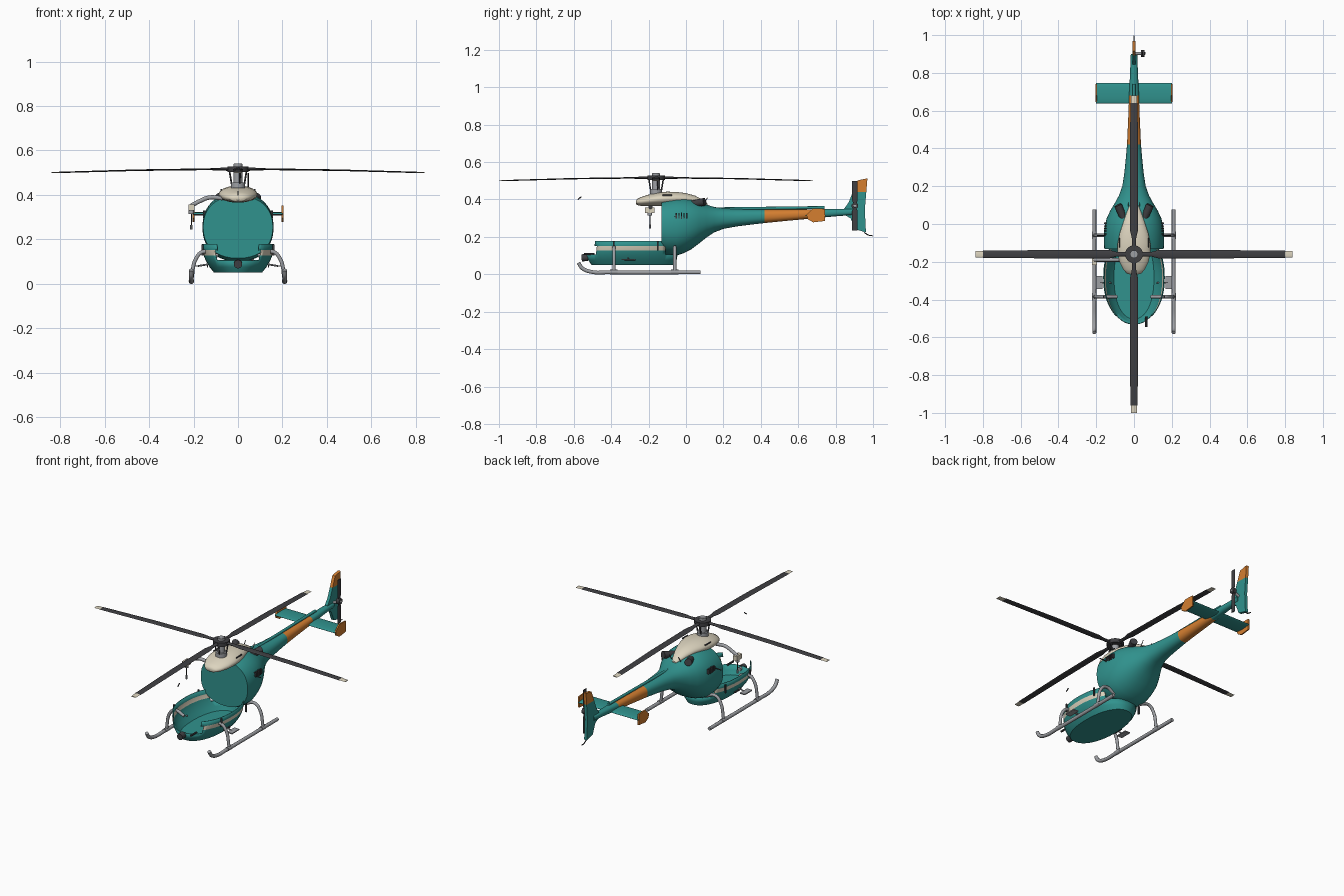
import bpy, math
from mathutils import Vector, Matrix

if "Cube" in bpy.data.objects:
    bpy.data.objects.remove(bpy.data.objects["Cube"])

def mat(name, c):
    m = bpy.data.materials.new(name)
    m.diffuse_color = (*c, 1)
    m.use_nodes = True
    m.node_tree.nodes["Principled BSDF"].inputs["Base Color"].default_value = m.diffuse_color
    return m

TEAL = mat("teal", (0.03, 0.29, 0.27))
CREAM = mat("cream", (0.72, 0.66, 0.52))
ORANGE = mat("orange", (0.66, 0.21, 0.03))
DARK = mat("dark", (0.05, 0.05, 0.055))
STEEL = mat("steel", (0.34, 0.35, 0.37))

def mesh(name, verts, faces, mats, pick=None):
    me = bpy.data.meshes.new(name)
    me.from_pydata(verts, [], faces)
    for m in mats:
        me.materials.append(m)
    if pick:
        for p in me.polygons:
            p.material_index = pick(p.center)
    ob = bpy.data.objects.new(name, me)
    bpy.context.collection.objects.link(ob)
    return ob

def loft(name, rings, mats, pick=None, cap0=True, cap1=True, keep=None):
    """Skin a list of closed rings of equal size."""
    n = len(rings[0])
    v = [Vector(p) for r in rings for p in r]
    f = []
    for i in range(len(rings) - 1):
        for j in range(n):
            k = (j + 1) % n
            q = [i*n + j, i*n + k, (i+1)*n + k, (i+1)*n + j]
            c = sum((v[a] for a in q), Vector()) / 4
            if keep is None or keep(c):
                f.append(q)
    if cap0:
        f.append(list(range(n))[::-1])
    if cap1:
        f.append([(len(rings)-1)*n + j for j in range(n)])
    return mesh(name, v, f, mats, pick)

def oval(a, b, n=40, e=2.0):
    """Superellipse outline with half sizes a, b."""
    out = []
    for i in range(n):
        t = 2 * math.pi * i / n
        c, s = math.cos(t), math.sin(t)
        out.append((a * math.copysign(abs(c) ** (2/e), c), b * math.copysign(abs(s) ** (2/e), s)))
    return out

def along_y(sections, e=2.0):
    """Rings from (y, z_bottom, z_top, half_width)."""
    return [[(x, y, (zb + zt)/2 + z) for x, z in oval(w, (zt - zb)/2, 40, e)]
            for y, zb, zt, w in sections]

def box(name, c, s, m):
    x, y, z = (d/2 for d in s)
    r = [[(c[0]+i, c[1]+j, c[2]+k) for i, j in ((-x, -y), (x, -y), (x, y), (-x, y))] for k in (-z, z)]
    return loft(name, r, [m])

def rod(name, a, b, r, m, n=20, r2=None):
    """Cylinder or cone between two points."""
    a, b = Vector(a), Vector(b)
    q = (b - a).to_track_quat('Z', 'Y')
    rings = [[p + q @ Vector((u, w, 0)) for u, w in oval(rr, rr, n)]
             for p, rr in ((a, r), (b, r2 or r))]
    return loft(name, rings, [m])

def tube(name, pts, r, m):
    cu = bpy.data.curves.new(name, 'CURVE')
    cu.dimensions = '3D'
    cu.bevel_depth, cu.bevel_resolution, cu.use_fill_caps, cu.resolution_u = r, 3, True, 6
    sp = cu.splines.new('BEZIER')
    sp.bezier_points.add(len(pts) - 1)
    for bp, p in zip(sp.bezier_points, pts):
        bp.co = p
        bp.handle_left_type = bp.handle_right_type = 'AUTO'
    cu.materials.append(m)
    ob = bpy.data.objects.new(name, cu)
    bpy.context.collection.objects.link(ob)
    return ob

def plate(name, pts, x, t, m):
    """Side profile (y, z) extruded across x."""
    return loft(name, [[(x + d, y, z) for y, z in pts] for d in (-t/2, t/2)], [m])

# rear body and tail boom, with orange band
loft("body_and_tail_boom", along_y([
    (-.132, .115, .395, .157), (-.10, .102, .404, .16), (-.05, .10, .41, .16), (-.01, .114, .409, .155),
    (.03, .135, .402, .145), (.07, .165, .388, .126), (.11, .197, .372, .102), (.15, .224, .36, .08),
    (.20, .243, .353, .062), (.27, .256, .349, .051), (.35, .266, .347, .043), (.42, .274, .346, .037),
    (.55, .287, .346, .031), (.68, .299, .347, .026), (.80, .31, .349, .021), (.90, .318, .35, .017)], 2.25),
    [TEAL, ORANGE], lambda c: int(.42 < c.y < .68))

# open cabin tub: flat bottom, side sills with cream stripe, low nose rim
def tub_ring(z, w, y0, y1):
    return [(x, (y0 + y1)/2 + y, z) for x, y in oval(w, (y1 - y0)/2, 64, 2.2)]
tub = loft("cabin_tub", [tub_ring(*r) for r in (
    (.05, .108, -.505, -.06), (.075, .128, -.522, -.05), (.105, .146, -.532, -.045),
    (.127, .154, -.53, -.045), (.151, .16, -.527, -.045), (.178, .163, -.522, -.045))],
    [TEAL, CREAM], lambda c: int(.128 < c.z < .15), cap1=False,
    keep=lambda c: c.z < .106 or (c.y < -.11 and abs(c.x) > .10))
so = tub.modifiers.new("thickness", 'SOLIDIFY')
so.thickness = .005

# engine and gearbox cowling
loft("rotor_cowling", along_y([
    (-.268, .378, .392, .018), (-.262, .370, .402, .038), (-.24, .366, .413, .058), (-.20, .365, .426, .077),
    (-.15, .365, .437, .087), (-.10, .366, .442, .086), (-.05, .37, .44, .076), (0, .375, .434, .06),
    (.05, .37, .42, .043), (.09, .365, .398, .027), (.115, .362, .378, .012)]), [CREAM])
for s in (-1, 1):
    box("cowling_slot", (s*.076, -.10, .423), (.006, .05, .006), DARK)

# main rotor
HY = -.16
rod("rotor_mast", (0, HY, .42), (0, HY, .54), .021, STEEL)
rod("mast_collar", (0, HY, .43), (0, HY, .455), .032, STEEL)
rod("rotor_hub", (0, HY, .503), (0, HY, .527), .047, DARK, 24)
rod("hub_cap", (0, HY, .527), (0, HY, .542), .018, STEEL)
BLADE = [(.03, .011, .008), (.09, .012, .006), (.13, .022, .004), (.45, .022, .0035),
         (.80, .019, .003), (.801, .017, .003), (.84, .016, .002)]
for k in range(4):
    R = Matrix.Translation((0, HY, 0)) @ Matrix.Rotation(k * math.pi/2, 4, 'Z')
    rings = [[R @ Vector((r, u, .516 - .016*(r/.84)**2 + w)) for u, w in oval(a, b, 12)] for r, a, b in BLADE]
    loft("main_blade", rings, [DARK, CREAM],
         lambda c: int((c - Vector((0, HY, c.z))).length > .8))
    a = k * math.pi/2 + .25
    rod("pitch_link", (.03*math.cos(a), HY + .03*math.sin(a), .45),
        (.04*math.cos(a), HY + .04*math.sin(a), .51), .004, DARK, 8)

# driveshaft cover along the boom top
rod("driveshaft_cover", (0, .16, .35), (0, .74, .357), .008, TEAL, 12)

# tail fin, tail skid
plate("tail_fin", [(.845, .35), (.87, .385), (.892, .44), (.964, .44), (.956, .345),
                   (.962, .225), (.905, .24), (.88, .30), (.845, .318)], 0, .018, TEAL)
plate("fin_tip", [(.892, .44), (.917, .502), (.97, .513), (.964, .44)], 0, .018, ORANGE)
tube("tail_skid", [(0, .945, .235), (0, .97, .212), (0, .998, .206)], .003, DARK)

# stabiliser with end plates
loft("stabiliser", [[(x, .692 + y, .315 + z) for y, z in oval(.055, .008, 20)] for x in (-.2, .2)], [TEAL])
for s in (-1, 1):
    plate("stabiliser_end_plate", [(.645, .318), (.68, .353), (.742, .35), (.742, .285),
                                   (.68, .278), (.65, .295)], s*.2, .008, ORANGE)

# tail rotor
TC = Vector((.046, .903, .366))
rod("tail_rotor_shaft", (0, .903, .345), (.058, .903, .366), .008, STEEL, 12)
rod("tail_rotor_hub", TC - Vector((.01, 0, 0)), TC + Vector((.01, 0, 0)), .018, DARK)
for s in (-1, 1):
    loft("tail_blade", [[TC + Vector((u, v, s*r)) for u, v in oval(.003, w, 12)]
                        for r, w in ((.01, .008), (.03, .015), (.132, .015))], [DARK])

# landing gear, mirrored left and right
for s in (-1, 1):
    tube("skid", [(s*.21, -.575, .062), (s*.21, -.555, .033), (s*.21, -.50, .012),
                  (s*.21, -.42, .0105), (s*.21, .077, .0105)], .0105, STEEL)
    for y in (-.385, -.06):
        tube("skid_leg", [(s*.09, y, .125), (s*.155, y, .145), (s*.188, y, .115), (s*.21, y, .015)], .009, STEEL)
        rod("leg_clamp", (s*.21, y - .02, .012), (s*.21, y + .02, .012), .0125, STEEL, 12)
    box("footstep", (s*.185, -.31, .08), (.034, .07, .006), STEEL)
    rod("footstep_bracket", (s*.12, -.31, .09), (s*.18, -.31, .08), .004, STEEL, 8)
    for y in (-.385, -.15):
        box("door_hinge", (s*.16, y, .152), (.008, .008, .05), DARK)
    box("door_latch", (s*.137, -.30, .078), (.006, .06, .008), DARK)

    # exhausts, side vents, roof aerials
    rod("exhaust", (s*.055, .03, .375), (s*.085, .10, .388), .019, DARK, 20, .021)
    for i in range(5):
        box("vent_slit", (s*.152, -.052 + i*.014, .313), (.012, .006, .034 - .003*abs(i - 2)), DARK)
    rod("roof_aerial", (s*.03, .085, .36), (s*.03, .115, .41), .002, DARK, 8)
    rod("boarding_rail", (s*.145, -.06, .31), (s*.195, -.06, .31), .003, DARK, 8)

# nose light, pitot, cable cutter
rod("nose_light", (0, -.525, .09), (0, -.558, .088), .019, DARK)
rod("light_mount", (0, -.51, .09), (0, -.53, .09), .011, STEEL)
rod("pitot_tube", (.065, -.49, .108), (.065, -.545, .108), .006, DARK, 10)
rod("cable_cutter", (0, -.578, .40), (0, -.56, .415), .003, DARK, 8)

# rescue hoist on the left side
tube("hoist_arm", [(-.07, -.19, .385), (-.13, -.19, .388), (-.17, -.19, .373), (-.21, -.19, .352)], .010, STEEL)
box("hoist_winch", (-.21, -.193, .343), (.027, .05, .028), CREAM)
rod("hoist_drum", (-.21, -.193, .332), (-.21, -.193, .315), .012, STEEL)
rod("hoist_cable", (-.21, -.193, .33), (-.21, -.193, .262), .002, DARK, 8)
rod("hoist_hook", (-.21, -.193, .265), (-.21, -.193, .245), .006, STEEL, 10)

# smooth shading with sharp edges kept
bpy.ops.object.select_all(action='DESELECT')
for ob in bpy.context.scene.objects:
    if ob.type == 'MESH':
        ob.select_set(True)
        bpy.context.view_layer.objects.active = ob
bpy.ops.object.shade_smooth_by_angle(angle=math.radians(35))
